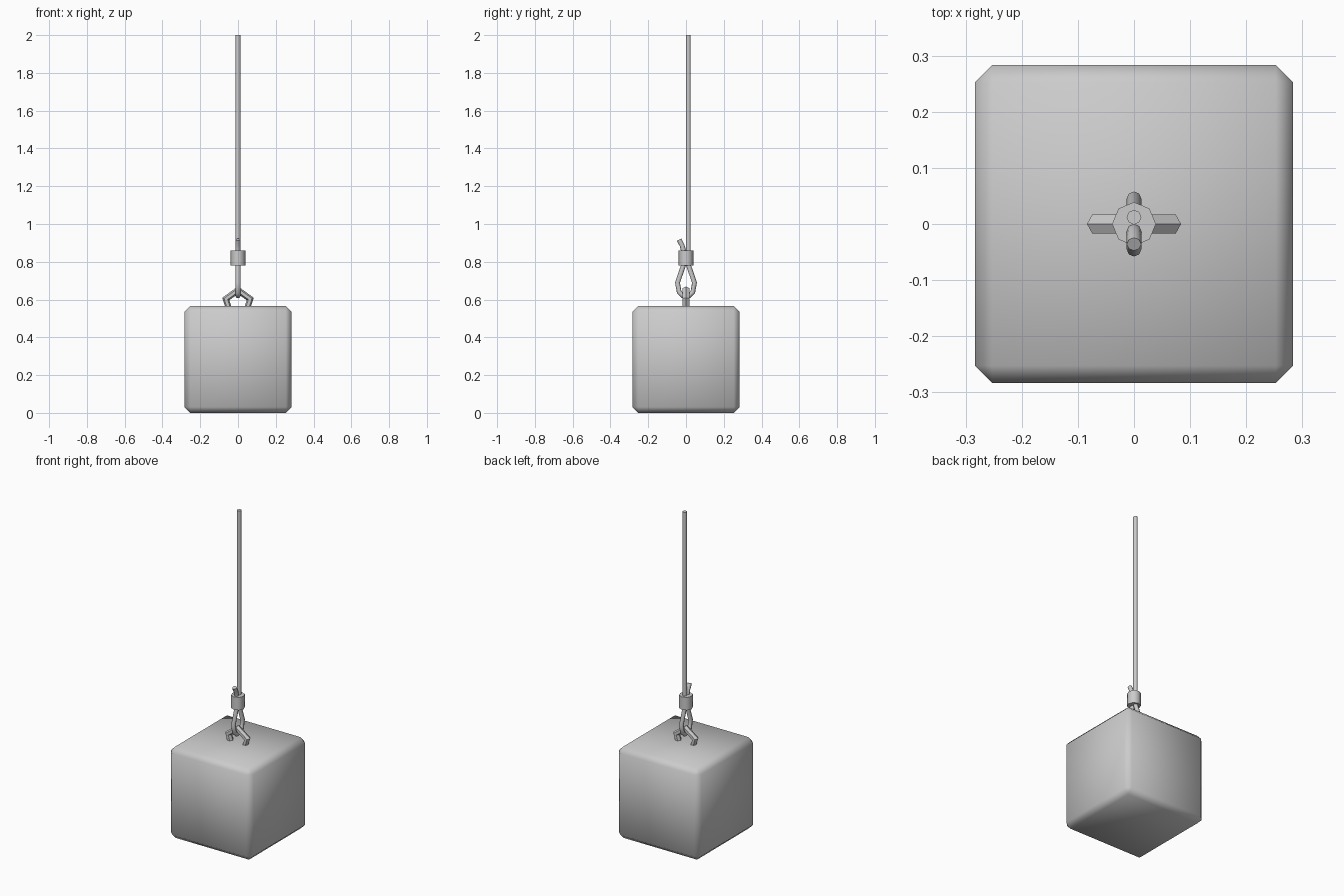
import bpy
import math

if "Cube" in bpy.data.objects:
    bpy.data.objects.remove(bpy.data.objects["Cube"])

ROPE_R = 0.013


def smooth_by_angle(obj, degrees):
    bpy.ops.object.select_all(action='DESELECT')
    obj.select_set(True)
    bpy.context.view_layer.objects.active = obj
    bpy.ops.object.shade_smooth_by_angle(angle=math.radians(degrees))


# Heavy block with single-step chamfers and soft shading
bpy.ops.mesh.primitive_cube_add(size=0.567, location=(0, 0, 0.2835))
block = bpy.context.object
block.name = "weight_block"
bevel = block.modifiers.new("chamfer", 'BEVEL')
bevel.width = 0.031
bevel.segments = 1
bpy.ops.object.modifier_apply(modifier=bevel.name)
bpy.ops.object.shade_smooth()

# Five-sided lifting ring, half sunk into the block top, one corner up
bpy.ops.mesh.primitive_torus_add(
    major_segments=5, minor_segments=6, major_radius=0.068, minor_radius=0.02,
    location=(0, 0, 0.582), rotation=(math.pi / 2, -math.pi / 2, 0))
ring = bpy.context.object
ring.name = "lifting_ring"

# Clamp sleeve holding both rope strands
bpy.ops.mesh.primitive_cylinder_add(
    vertices=8, radius=0.039, depth=0.08, location=(0, 0, 0.82))
clamp = bpy.context.object
clamp.name = "rope_clamp"
smooth_by_angle(clamp, 50)

# Rope: straight run, loop through the ring, bent tail above the clamp (y, z)
path = [(0.012, 2.0), (0.012, 0.86), (0.012, 0.785),
        (0.045, 0.69), (0.036, 0.638), (0.016, 0.619),
        (-0.016, 0.619), (-0.036, 0.638), (-0.045, 0.69),
        (-0.012, 0.785), (-0.011, 0.85), (-0.020, 0.885), (-0.036, 0.917)]
curve = bpy.data.curves.new("rope", 'CURVE')
curve.dimensions = '3D'
curve.bevel_depth = ROPE_R
curve.bevel_resolution = 2
curve.use_fill_caps = True
spline = curve.splines.new('POLY')
spline.points.add(len(path) - 1)
for point, (y, z) in zip(spline.points, path):
    point.co = (0, y, z, 1)
rope = bpy.data.objects.new("rope", curve)
bpy.context.collection.objects.link(rope)
bpy.ops.object.select_all(action='DESELECT')
rope.select_set(True)
bpy.context.view_layer.objects.active = rope
bpy.ops.object.convert(target='MESH')
smooth_by_angle(bpy.context.object, 50)
